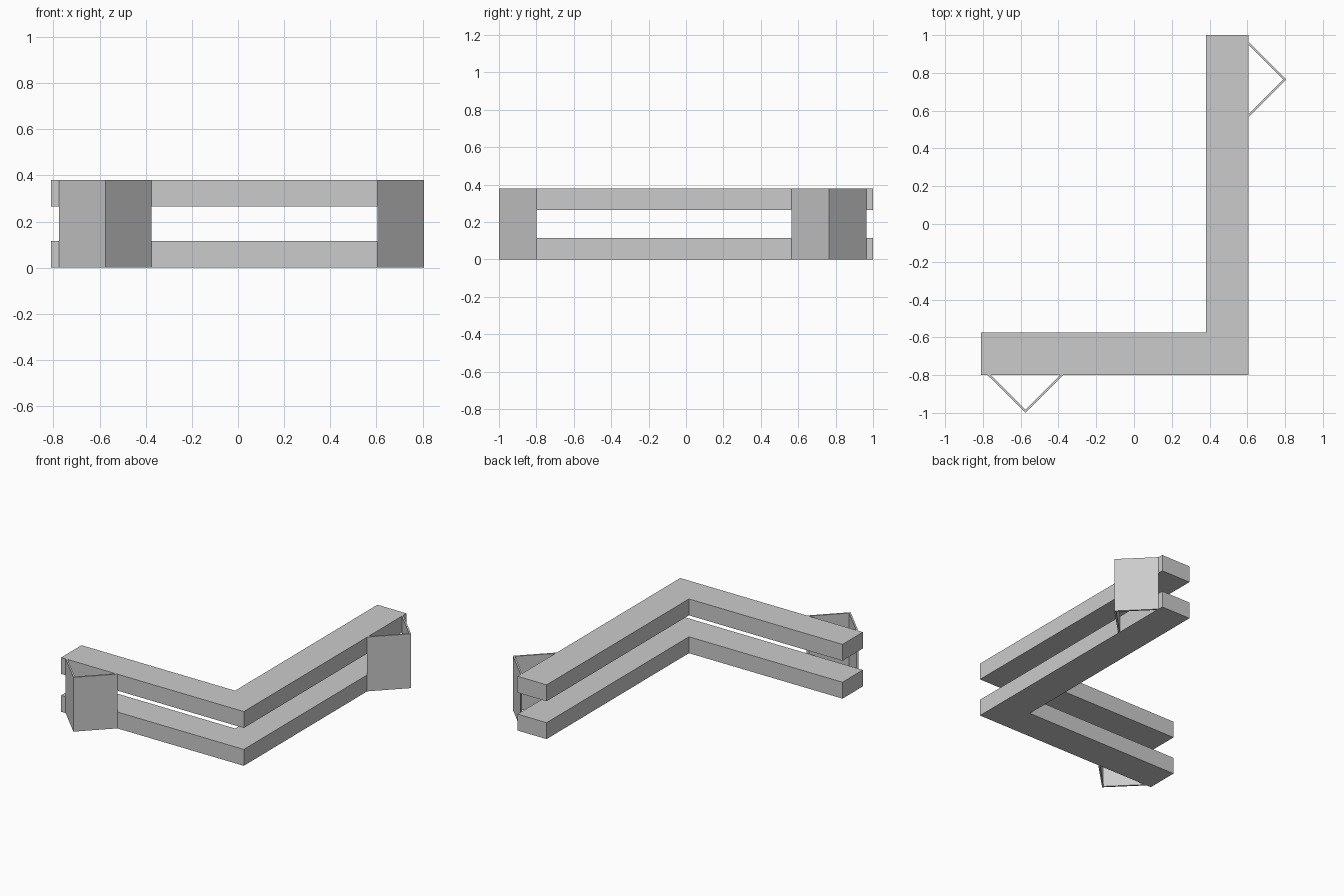
import bpy
import bmesh

cube = bpy.data.objects.get("Cube")
if cube:
    bpy.data.objects.remove(cube, do_unlink=True)

GREY = (0.6, 0.6, 0.6, 1.0)
grey = bpy.data.materials.new("plain grey")
grey.use_nodes = True
grey.diffuse_color = GREY
grey.node_tree.nodes["Principled BSDF"].inputs["Base Color"].default_value = GREY


def prism(name, outline, z0, z1):
    """Extrude a flat outline upward from z0 to z1."""
    bm = bmesh.new()
    face = bm.faces.new([bm.verts.new((x, y, z0)) for x, y in outline])
    top = bmesh.ops.extrude_face_region(bm, geom=[face])["geom"]
    verts = [v for v in top if isinstance(v, bmesh.types.BMVert)]
    bmesh.ops.translate(bm, verts=verts, vec=(0, 0, z1 - z0))
    bmesh.ops.recalc_face_normals(bm, faces=bm.faces)
    mesh = bpy.data.meshes.new(name)
    bm.to_mesh(mesh)
    bm.free()
    mesh.materials.append(grey)
    obj = bpy.data.objects.new(name, mesh)
    bpy.context.collection.objects.link(obj)
    return obj


HEIGHT, RAIL = 0.38, 0.115
RIGHT, LEFT, FRONT, BACK = -0.81, 0.605, -0.8, 1.0
WIDTH = 0.225

# Two stacked L-shaped rails
corner = [(RIGHT, FRONT), (LEFT, FRONT), (LEFT, BACK), (LEFT - WIDTH, BACK),
          (LEFT - WIDTH, FRONT + WIDTH), (RIGHT, FRONT + WIDTH)]
prism("lower_rail", corner, 0, RAIL)
prism("upper_rail", corner, HEIGHT - RAIL, HEIGHT)

# Thin folded V brackets: (distance along rail, distance out from rail)
REACH, SKIN = 0.2, 0.016
vee = [(-REACH, 0), (0, REACH), (REACH, 0),
       (REACH - SKIN, 0), (0, REACH - SKIN), (SKIN - REACH, 0)]
prism("front_bracket", [(-0.575 + a, FRONT - d) for a, d in vee], 0, HEIGHT)
prism("side_bracket", [(LEFT + d, 0.765 + a) for a, d in vee], 0, HEIGHT)
